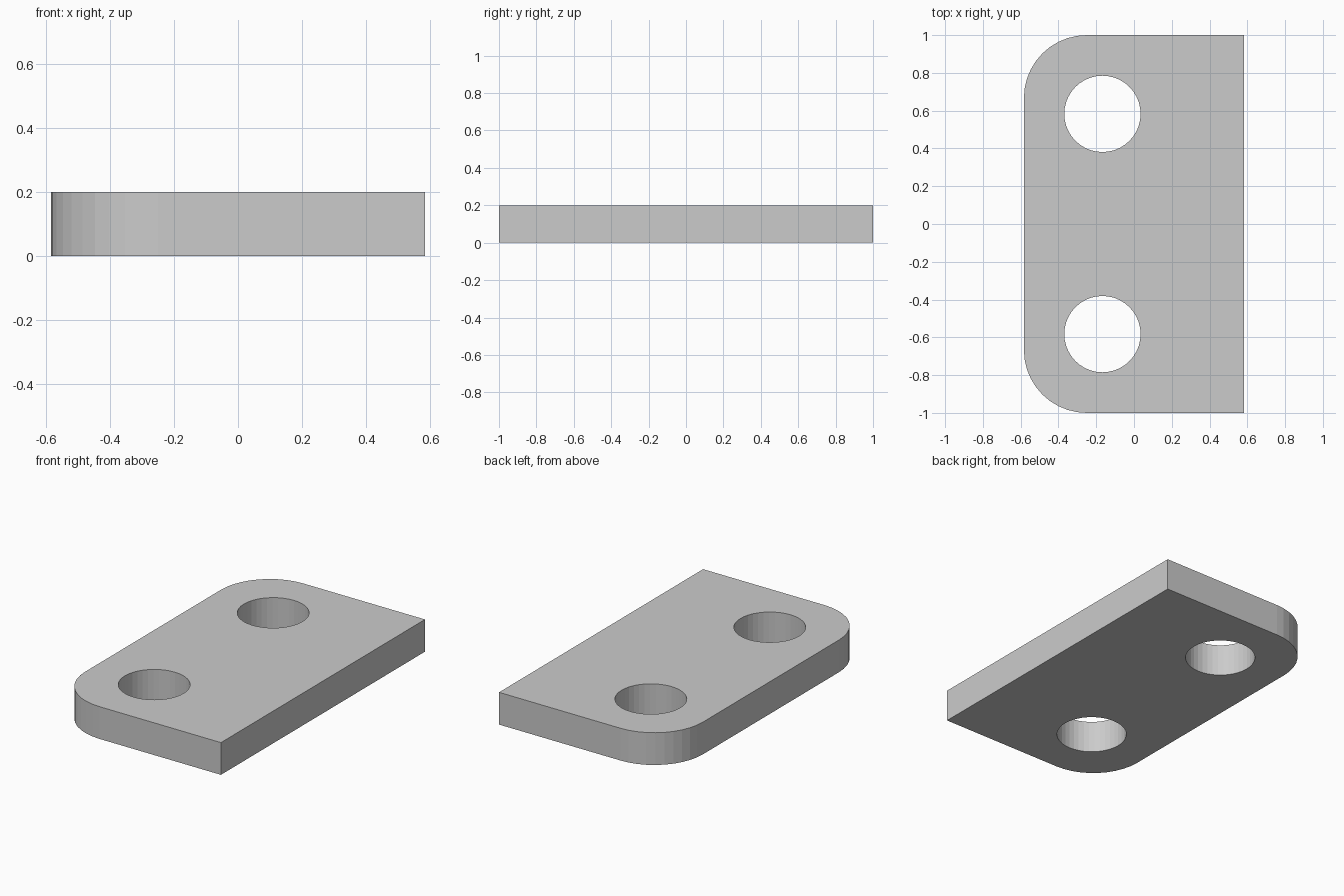
import bpy, bmesh
from math import sin, cos, pi

if "Cube" in bpy.data.objects:
    bpy.data.objects.remove(bpy.data.objects["Cube"])

HALF_X, HALF_Y, THICK = 0.583, 1.0, 0.2
CORNER_R, HOLE_R = 0.333, 0.202
HOLE_X, HOLE_Y = -0.167, 0.583


def arc(cx, cy, r, start, sweep, steps):
    return [(cx + r * cos(start + sweep * i / steps),
             cy + r * sin(start + sweep * i / steps)) for i in range(steps + 1)]


def add_loop(curve, points):
    spline = curve.splines.new('POLY')
    spline.points.add(len(points) - 1)
    for p, (x, y) in zip(spline.points, points):
        p.co = (x, y, 0, 1)
    spline.use_cyclic_u = True
    spline.use_smooth = False


curve = bpy.data.curves.new("plate_profile", 'CURVE')
curve.dimensions = '2D'
curve.fill_mode = 'BOTH'
curve.extrude = THICK / 2

# Outline: square right corners, rounded left corners
cx, cy = -HALF_X + CORNER_R, HALF_Y - CORNER_R
add_loop(curve, [(HALF_X, -HALF_Y), (HALF_X, HALF_Y)]
         + arc(cx, cy, CORNER_R, pi / 2, pi / 2, 10)
         + arc(cx, -cy, CORNER_R, pi, pi / 2, 10))

# Two bolt holes
for side in (-1, 1):
    add_loop(curve, arc(HOLE_X, side * HOLE_Y, HOLE_R, 0, 2 * pi, 40)[:-1])

# Turn the filled profile into a clean solid mesh
profile = bpy.data.objects.new("plate_profile", curve)
bpy.context.collection.objects.link(profile)
bpy.context.view_layer.update()
evaluated = profile.evaluated_get(bpy.context.evaluated_depsgraph_get())
mesh = bpy.data.meshes.new_from_object(evaluated)
bpy.data.objects.remove(profile)

bm = bmesh.new()
bm.from_mesh(mesh)
bmesh.ops.remove_doubles(bm, verts=bm.verts, dist=1e-4)
bmesh.ops.translate(bm, verts=bm.verts, vec=(0, 0, THICK / 2))
bmesh.ops.recalc_face_normals(bm, faces=bm.faces)
for f in bm.faces:
    f.smooth = False
bm.to_mesh(mesh)
bm.free()

mesh.name = "mounting_plate"
plate = bpy.data.objects.new("mounting_plate", mesh)
bpy.context.collection.objects.link(plate)
